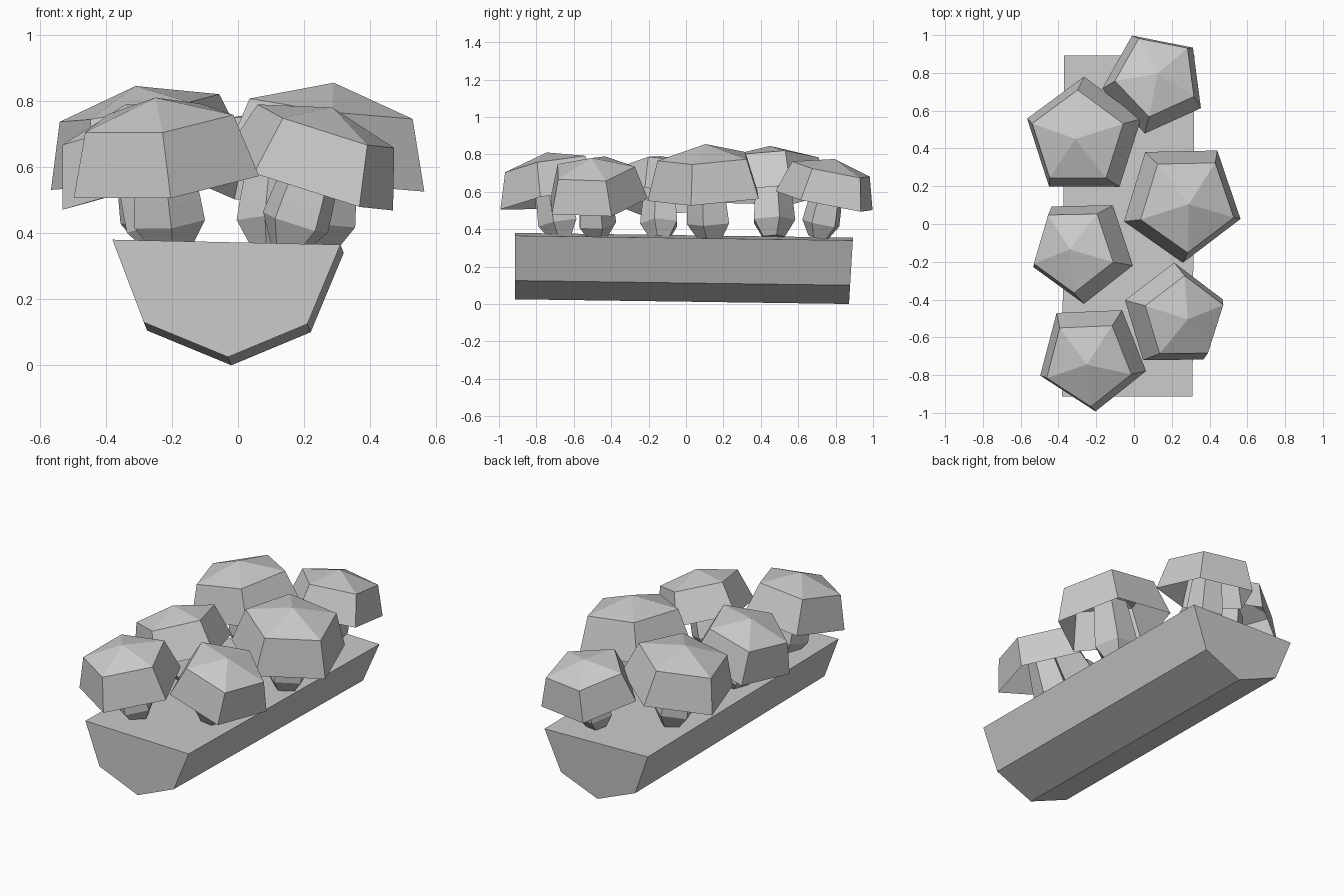
import bpy, bmesh
from math import cos, sin, radians
from mathutils import Vector, Matrix

cube = bpy.data.objects.get("Cube")
if cube:
    bpy.data.objects.remove(cube)

GREY = (0.6, 0.6, 0.6, 1.0)
grey = bpy.data.materials.new("plain_grey")
grey.use_nodes = True
grey.diffuse_color = GREY
grey.node_tree.nodes["Principled BSDF"].inputs["Base Color"].default_value = GREY


def finish(name, bm):
    """Turn a bmesh into a flat shaded grey object."""
    bmesh.ops.recalc_face_normals(bm, faces=bm.faces)
    mesh = bpy.data.meshes.new(name)
    bm.to_mesh(mesh)
    bm.free()
    mesh.materials.append(grey)
    obj = bpy.data.objects.new(name, mesh)
    bpy.context.collection.objects.link(obj)
    return obj


def bridge(bm, a, b):
    for i in range(len(a)):
        j = (i + 1) % len(a)
        bm.faces.new((a[i], a[j], b[j], b[i]))


def ring(bm, radius, height, phase):
    """Five-sided ring around the local z axis."""
    angles = [phase + radians(72 * i) for i in range(5)]
    return [bm.verts.new((radius * cos(a), radius * sin(a), height)) for a in angles]


def mushroom(name, centre, apex, radius, phase):
    """Open faceted cap and bulbous stem along the line from rim centre to apex."""
    centre, apex = Vector(centre), Vector(apex)
    axis = apex - centre
    tilt = Vector((0, 0, 1)).rotation_difference(axis).to_matrix().to_4x4()
    place = Matrix.Translation(centre) @ tilt
    phase = radians(phase)

    # Cap
    bm = bmesh.new()
    rim = ring(bm, radius, 0, phase)
    shoulder = ring(bm, radius * 0.8, axis.length * 0.74, phase)
    tip = bm.verts.new((0, 0, axis.length))
    bridge(bm, rim, shoulder)
    for i in range(5):
        bm.faces.new((shoulder[i], shoulder[(i + 1) % 5], tip))
    finish(name + "_cap", bm).matrix_world = place

    # Stem
    bm = bmesh.new()
    profile = [(0.2, -0.7), (0.38, -0.42), (0.36, -0.2), (0.29, 0.4)]
    rings = [ring(bm, r * radius, h * radius, phase) for r, h in profile]
    for lower, upper in zip(rings, rings[1:]):
        bridge(bm, lower, upper)
    bm.faces.new(rings[0])
    bm.faces.new(rings[-1])
    finish(name + "_stem", bm).matrix_world = place


# Split log, sloping slightly down to the back
section = [(-0.38, 0.38), (0.31, 0.365), (0.21, 0.125), (-0.03, 0.025), (-0.285, 0.13)]
bm = bmesh.new()
front = [bm.verts.new((x, -0.913, z)) for x, z in section]
back = [bm.verts.new((x + 0.01, 0.87 + 0.06 * z, z - 0.025)) for x, z in section]
bridge(bm, front, back)
bm.faces.new(front)
bm.faces.new(back)
finish("log", bm)

# Mushrooms: rim centre, apex, rim radius, turn
mushroom("front_right_mushroom", (-0.222, -0.70, 0.555), (-0.25, -0.745, 0.81), 0.297, -87)
mushroom("front_left_mushroom", (0.21, -0.489, 0.545), (0.285, -0.505, 0.78), 0.285, 90)
mushroom("middle_right_mushroom", (-0.27, -0.136, 0.545), (-0.34, -0.135, 0.79), 0.287, -89)
mushroom("middle_left_mushroom", (0.254, 0.121, 0.57), (0.29, 0.105, 0.855), 0.327, -89)
mushroom("back_right_mushroom", (-0.264, 0.458, 0.58), (-0.31, 0.45, 0.845), 0.322, 90)
mushroom("back_left_mushroom", (0.109, 0.748, 0.545), (0.125, 0.795, 0.775), 0.28, 115)
